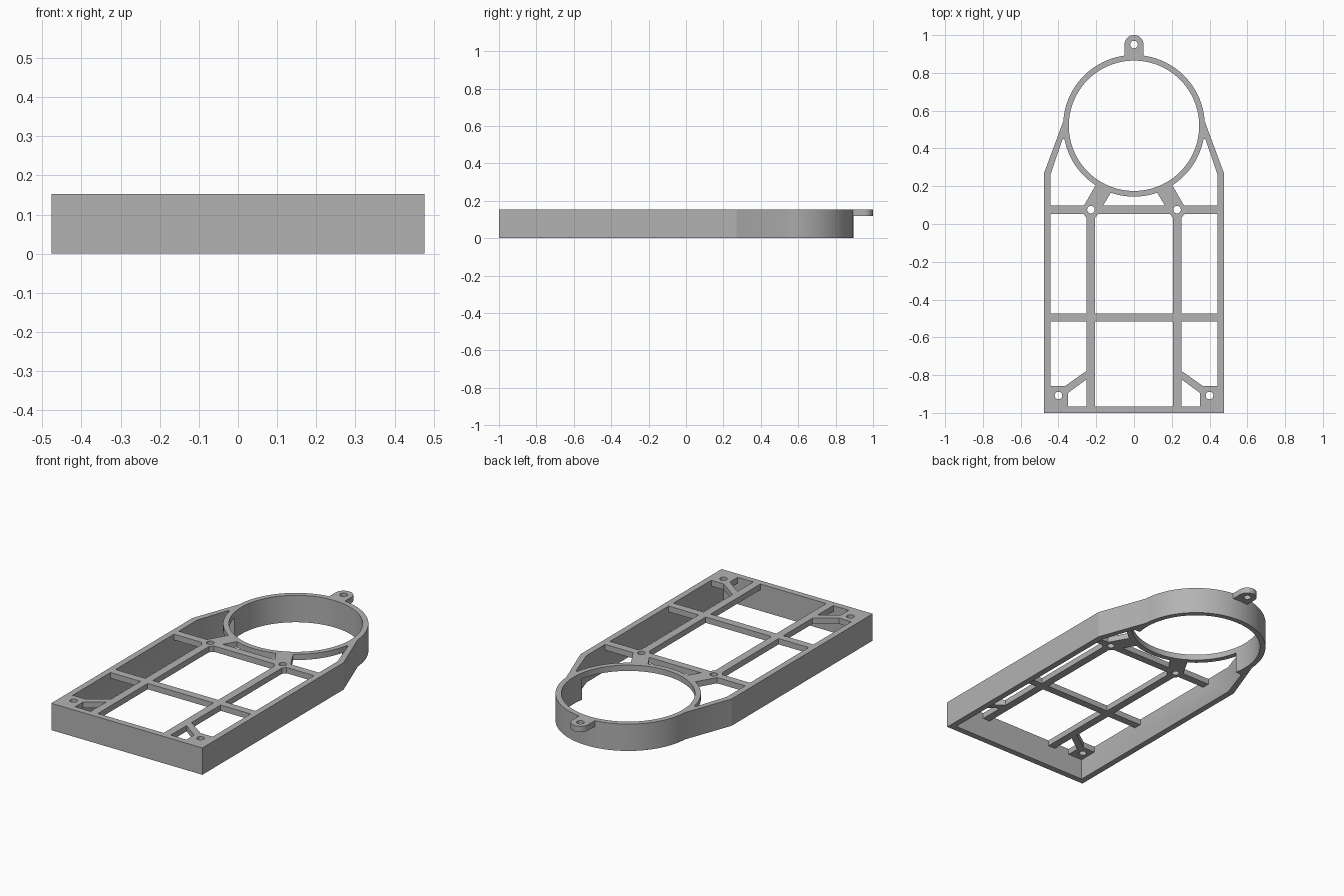
import bpy, bmesh
from math import cos, sin, radians

if "Cube" in bpy.data.objects:
    bpy.data.objects.remove(bpy.data.objects["Cube"], do_unlink=True)

HEIGHT, PLATE_Z = 0.153, 0.12      # full wall height, underside of thin parts
RING_Y, R_OUT, R_IN = 0.52, 0.375, 0.345
STEP = 3.75                        # shared angular grid for all ring arcs

grey = bpy.data.materials.new("plain_grey")
grey.use_nodes = True
grey.diffuse_color = (0.45, 0.45, 0.45, 1)
grey.node_tree.nodes["Principled BSDF"].inputs["Base Color"].default_value = (0.45, 0.45, 0.45, 1)


def arc(cx, cy, r, start, end, step=STEP):
    n = round(abs(end - start) / step)
    angles = [radians(start + (end - start) * i / n) for i in range(n + 1)]
    return [(cx + r * cos(a), cy + r * sin(a)) for a in angles]


def prism(name, outline, z0=PLATE_Z, z1=HEIGHT):
    bm = bmesh.new()
    face = bm.faces.new([bm.verts.new((x, y, z0)) for x, y in outline])
    top = bmesh.ops.extrude_face_region(bm, geom=[face])["geom"]
    for v in top:
        if isinstance(v, bmesh.types.BMVert):
            v.co.z = z1
    bmesh.ops.recalc_face_normals(bm, faces=bm.faces)
    mesh = bpy.data.meshes.new(name)
    bm.to_mesh(mesh)
    bm.free()
    mesh.materials.append(grey)
    obj = bpy.data.objects.new(name, mesh)
    bpy.context.scene.collection.objects.link(obj)
    return obj


def bar(name, x0, x1, y0, y1):
    return prism(name, [(x0, y0), (x1, y0), (x1, y1), (x0, y1)])


def combine(base, tool, operation):
    mod = base.modifiers.new(operation.lower(), 'BOOLEAN')
    mod.operation, mod.solver, mod.object = operation, 'EXACT', tool
    bpy.context.view_layer.objects.active = base
    bpy.ops.object.modifier_apply(modifier=mod.name)
    bpy.data.objects.remove(tool, do_unlink=True)


def mirrored(points, side):
    return [(x * side, y) for x, y in points]


# Outer wall: straight sides, tapered shoulders and the back half of the ring
outer = [(-0.476, 0.27), (-0.476, -1), (0.476, -1), (0.476, 0.27)]
outer += arc(0, RING_Y, R_OUT, STEP, 180 - STEP)
inner = [(-0.378, 0.45), (-0.441, 0.265), (-0.441, -0.965),
         (0.441, -0.965), (0.441, 0.265), (0.378, 0.45)]
inner += arc(0, RING_Y, R_IN, -3 * STEP, 180 + 3 * STEP)
frame = prism("frame", outer, 0, HEIGHT)
combine(frame, prism("wall_cutter", inner, -0.1, 0.3), 'DIFFERENCE')

# Thin front half of the ring
a0, a1 = 180 + 2 * STEP, 360 - 2 * STEP
parts = [prism("ring_front", arc(0, RING_Y, R_OUT, a0, a1) + arc(0, RING_Y, R_IN, a1, a0))]

# Cross ribs and back tab
for y in (0.076, -0.495):
    parts.append(bar("cross_rib", -0.46, 0.46, y - 0.022, y + 0.022))
parts.append(prism("back_tab", [(-0.05, 0.875), (0.05, 0.875)] + arc(0, 0.95, 0.05, 0, 180, 10)))

# Long ribs, ring struts and corner gussets on both sides
strut = [(-0.268, 0.092), (-0.195, 0.22), (-0.12, 0.17), (-0.165, 0.095),
         (-0.185, 0.06), (-0.205, 0.034), (-0.252, 0.034), (-0.272, 0.058)]
gusset = [(-0.46, -0.98), (-0.46, -0.857), (-0.364, -0.857), (-0.252, -0.778),
          (-0.23, -0.778), (-0.23, -0.82), (-0.252, -0.823), (-0.35, -0.895), (-0.35, -0.98)]
for side in (-1, 1):
    long_rib = [(-0.252, -0.98), (-0.207, -0.98), (-0.207, 0.076), (-0.252, 0.076)]
    for name, pts in (("long_rib", long_rib), ("ring_strut", strut), ("corner_gusset", gusset)):
        parts.append(prism(name, mirrored(pts, side)))

for part in parts:
    combine(frame, part, 'UNION')

# Screw holes
holes = [(0, 0.95)] + [(s * x, y) for s in (-1, 1) for x, y in ((0.228, 0.076), (0.4, -0.908))]
for x, y in holes:
    combine(frame, prism("hole_cutter", arc(x, y, 0.02, 0, 345, 15), 0.05, 0.3), 'DIFFERENCE')

bpy.ops.object.select_all(action='DESELECT')
frame.select_set(True)
bpy.context.view_layer.objects.active = frame
bpy.ops.object.shade_smooth_by_angle(angle=radians(20))
